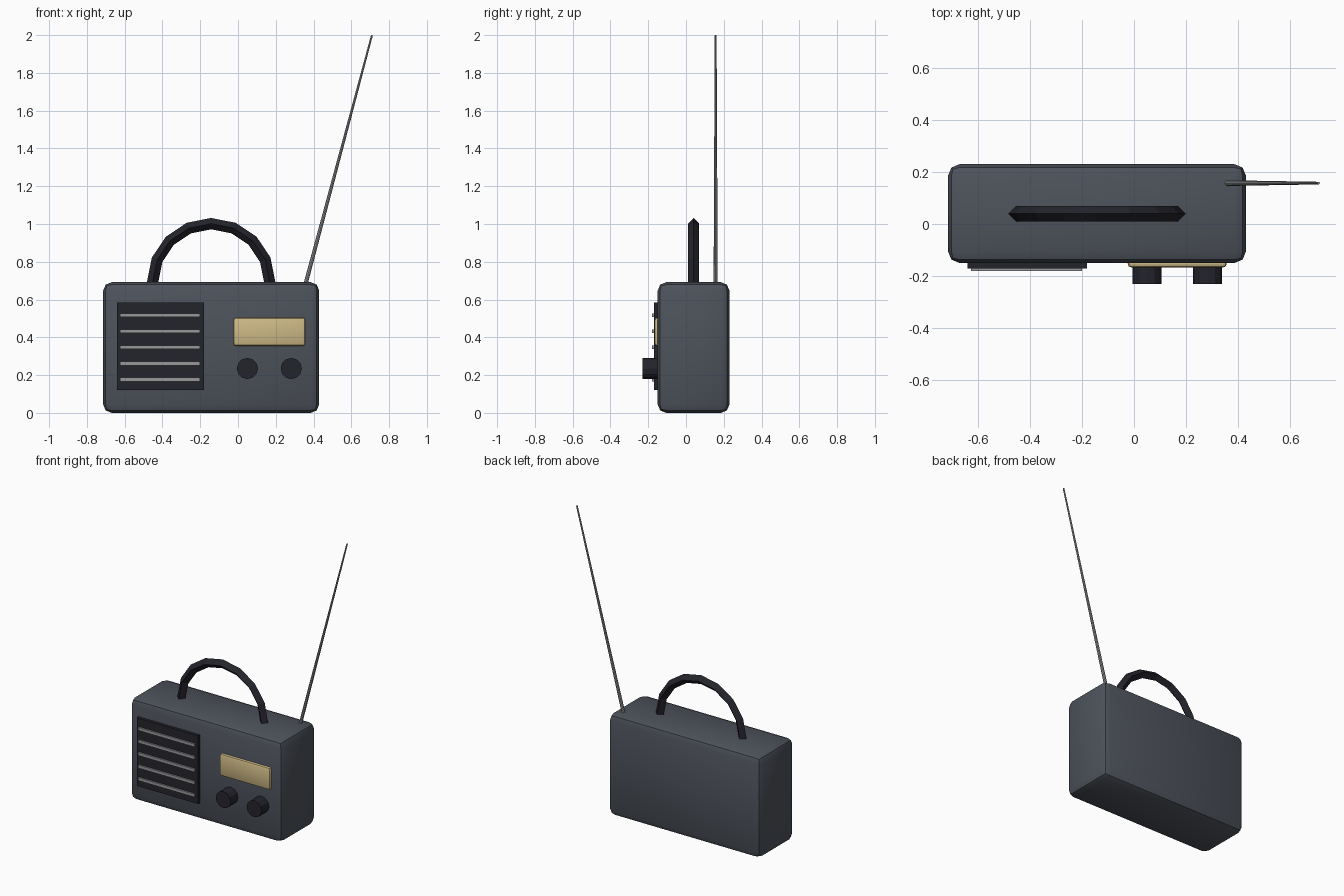
import bpy, math
from mathutils import Vector

cube = bpy.data.objects.get("Cube")
if cube:
    bpy.data.objects.remove(cube, do_unlink=True)


def material(name, rgb):
    m = bpy.data.materials.new(name)
    m.use_nodes = True
    m.diffuse_color = (*rgb, 1)
    m.node_tree.nodes["Principled BSDF"].inputs["Base Color"].default_value = (*rgb, 1)
    return m


slate = material("slate grey", (0.075, 0.085, 0.105))
black = material("blue black", (0.017, 0.017, 0.025))
tan = material("warm tan", (0.62, 0.49, 0.24))
metal = material("brushed metal", (0.31, 0.315, 0.325))


def finish(obj, name, mat, smooth=True):
    obj.name = name
    obj.data.materials.append(mat)
    if smooth:
        bpy.ops.object.shade_smooth_by_angle(angle=math.radians(30))
    return obj


def box(name, low, high, mat, bevel=0.0):
    """Box between two corners, with an optional rounded edge."""
    low, high = Vector(low), Vector(high)
    bpy.ops.mesh.primitive_cube_add(size=1, location=(low + high) / 2)
    obj = bpy.context.object
    obj.scale = high - low
    bpy.ops.object.transform_apply(location=False, rotation=False, scale=True)
    if bevel:
        mod = obj.modifiers.new("rounded_edges", 'BEVEL')
        mod.width, mod.segments = bevel, 2
        bpy.ops.object.modifier_apply(modifier=mod.name)
    return finish(obj, name, mat, smooth=bool(bevel))


def rod(name, start, end, r1, r2, sides, mat):
    """Straight tapered rod between two points."""
    start, end = Vector(start), Vector(end)
    axis = end - start
    bpy.ops.mesh.primitive_cone_add(vertices=sides, radius1=r1, radius2=r2,
                                    depth=axis.length, location=(start + end) / 2)
    obj = bpy.context.object
    obj.rotation_euler = axis.to_track_quat('Z', 'Y').to_euler()
    return finish(obj, name, mat, smooth=False)


# Case
box("case", (-0.714, -0.15, 0), (0.43, 0.23, 0.692), slate, bevel=0.045)

# Speaker panel with slats
box("speaker_panel", (-0.64, -0.17, 0.122), (-0.18, -0.14, 0.584), black)
for i in range(5):
    z = 0.177 + 0.085 * i
    box(f"speaker_slat_{i + 1}", (-0.625, -0.181, z - 0.01), (-0.2, -0.16, z + 0.01), metal)

# Tuning window
box("tuning_window", (-0.024, -0.167, 0.354), (0.356, -0.137, 0.505), tan, bevel=0.014)

# Knobs
for side, x in (("right", 0.05), ("left", 0.282)):
    rod(f"{side}_knob", (x, -0.14, 0.235), (x, -0.23, 0.235), 0.056, 0.056, 12, black)

# Carrying handle: a diamond section swept along a half circle
verts, faces, steps = [], [], 8
for i in range(steps + 1):
    a = math.pi * i / steps
    for dr, dy in ((0.03, 0), (0, 0.03), (-0.03, 0), (0, -0.03)):
        r = 0.31 + dr
        verts.append((-0.142 + r * math.cos(a), 0.04 + dy, 0.692 + r * math.sin(a)))
for i in range(steps):
    for j in range(4):
        k = (j + 1) % 4
        faces.append((4 * i + j, 4 * i + k, 4 * i + 4 + k, 4 * i + 4 + j))
faces += [(3, 2, 1, 0), tuple(4 * steps + j for j in range(4))]
mesh = bpy.data.meshes.new("handle")
mesh.from_pydata(verts, [], [f[::-1] for f in faces])
handle = bpy.data.objects.new("handle", mesh)
bpy.context.collection.objects.link(handle)
finish(handle, "handle", black, smooth=False)

# Aerial
rod("aerial", (0.357, 0.157, 0.68), (0.709, 0.157, 1.999), 0.011, 0.005, 8, metal)
